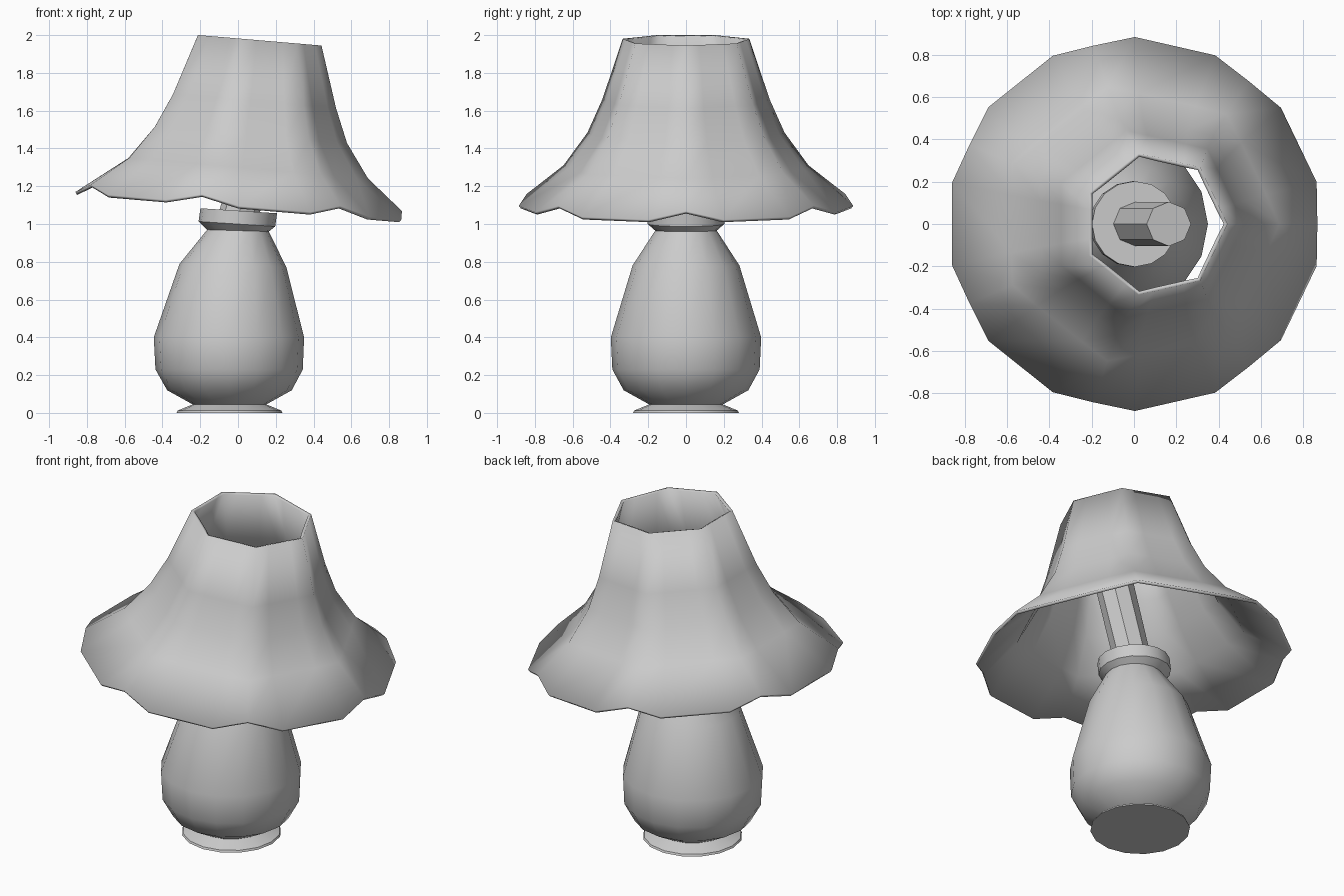
import bpy, bmesh
from math import sin, cos, pi, radians

if "Cube" in bpy.data.objects:
    bpy.data.objects.remove(bpy.data.objects["Cube"])

TILT = 0.085  # z drop per unit x for the leaning parts


def ring(r, z, cx, n, slope=0.0, phase=0.0):
    """Circle of n points, centre shifted to cx, sheared down towards +x."""
    pts = []
    for i in range(n):
        a = phase + 2 * pi * i / n
        pts.append((cx + r * cos(a), r * sin(a), z - slope * r * cos(a)))
    return pts


def loft(name, rings, caps=True, smooth=40):
    """Skin a list of rings from bottom to top."""
    bm = bmesh.new()
    vs = [[bm.verts.new(p) for p in r] for r in rings]
    n = len(vs[0])
    for a, b in zip(vs, vs[1:]):
        for j in range(n):
            k = (j + 1) % n
            bm.faces.new((a[j], a[k], b[k], b[j]))
    if caps:
        bm.faces.new(vs[0][::-1])
        bm.faces.new(vs[-1])
    me = bpy.data.meshes.new(name)
    bm.to_mesh(me)
    bm.free()
    ob = bpy.data.objects.new(name, me)
    bpy.context.collection.objects.link(ob)
    bpy.ops.object.select_all(action='DESELECT')
    ob.select_set(True)
    bpy.context.view_layer.objects.active = ob
    bpy.ops.object.shade_smooth_by_angle(angle=radians(smooth))
    return ob


# Vase-shaped base with slightly bent neck and tilted collar: r, z, centre x, slope
profile = [
    (0.28, 0.0, -0.045, 0), (0.275, 0.012, -0.045, 0), (0.195, 0.045, -0.045, 0),
    (0.33, 0.12, -0.045, 0), (0.39, 0.23, -0.047, 0), (0.398, 0.40, -0.048, 0),
    (0.283, 0.78, -0.027, 0.03), (0.163, 0.965, 0.0, 0.03),
    (0.203, 1.0, -0.006, 0.065), (0.203, 1.07, 0.004, 0.065),
]
loft("lamp_base", [ring(r, z, c, 16, s) for r, z, c, s in profile])

# Leaning octagonal stem inside the shade
loft("stem", [ring(0.105, 1.04, 0.0, 8, 0.1), ring(0.105, 1.58, 0.165, 8, 0.3)])

# Seven-sided flared shade: rib radius, z, centre x, panel ratio, panel drop
levels = [
    (0.866, 1.142, 0.002, 1.022, 0.046),
    (0.665, 1.298, 0.023, 0.93, 0.0),
    (0.535, 1.474, 0.042, 0.924, 0.0),
    (0.454, 1.652, 0.065, 0.924, 0.0),
    (0.344, 1.974, 0.098, 0.924, 0.0),
]
rings = []
for r, z, cx, ratio, drop in levels:
    pts = []
    for i in range(7):
        for off in (-13, 0, 13):
            a = 2 * pi * i / 7 + radians(off)
            rr = r * ratio if off else r
            zz = z - drop if off else z
            pts.append((cx + rr * cos(a), rr * sin(a), zz - TILT * rr * cos(a)))
    rings.append(pts)
shade = loft("lamp_shade", rings, caps=False, smooth=60)
sol = shade.modifiers.new("thickness", 'SOLIDIFY')
sol.thickness = 0.018
sol.offset = -1
